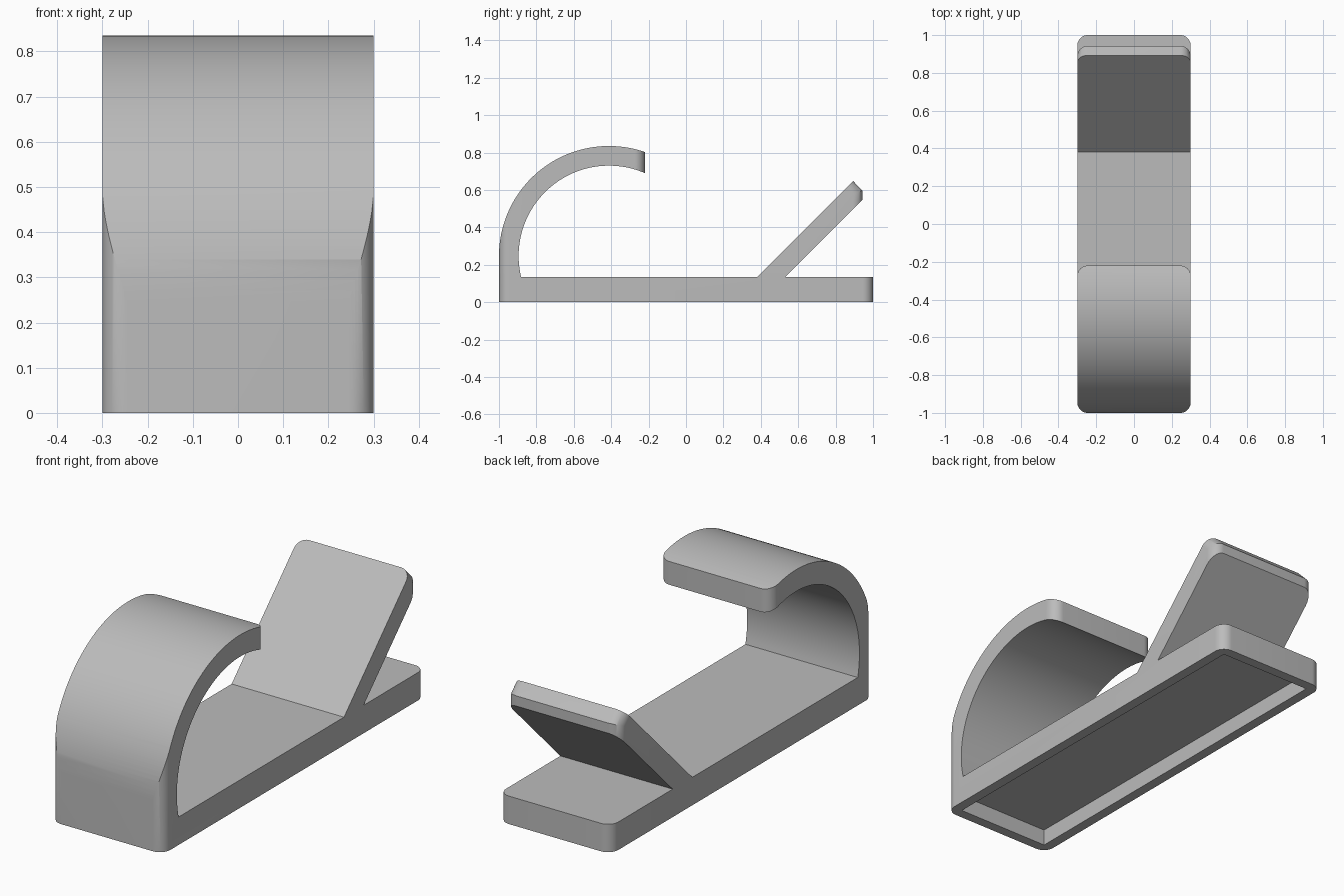
import bpy, bmesh, math

if "Cube" in bpy.data.objects:
    bpy.data.objects.remove(bpy.data.objects["Cube"])

HALF_W = 0.3      # half width of the whole part
R = 0.055         # corner rounding radius
BASE_H = 0.135    # base thickness

grey = bpy.data.materials.new("plain grey")
grey.diffuse_color = (0.5, 0.5, 0.5, 1)
grey.use_nodes = True
grey.node_tree.nodes["Principled BSDF"].inputs["Base Color"].default_value = grey.diffuse_color


def prism(name, points, offset):
    """Extrude a closed loop of 3D points by an offset vector."""
    bm = bmesh.new()
    face = bm.faces.new([bm.verts.new(p) for p in points])
    top = bmesh.ops.extrude_face_region(bm, geom=[face], use_keep_orig=True)
    moved = [g for g in top["geom"] if isinstance(g, bmesh.types.BMVert)]
    bmesh.ops.translate(bm, verts=moved, vec=offset)
    bmesh.ops.recalc_face_normals(bm, faces=bm.faces)
    mesh = bpy.data.meshes.new(name)
    bm.to_mesh(mesh)
    bm.free()
    mesh.materials.append(grey)
    obj = bpy.data.objects.new(name, mesh)
    bpy.context.collection.objects.link(obj)
    return obj


def cut(target, cutter):
    """Subtract the cutter and remove it."""
    mod = target.modifiers.new("cut", "BOOLEAN")
    mod.operation, mod.solver, mod.object = "DIFFERENCE", "EXACT", cutter
    bpy.context.view_layer.objects.active = target
    bpy.ops.object.modifier_apply(modifier=mod.name)
    bpy.data.objects.remove(cutter)


def round_corner(target, origin, inward, axis):
    """Round both side corners; origin, inward and axis are (y, z) pairs."""
    loop = [(-0.03, R), (-0.03, -0.03), (R, -0.03)]
    for i in range(13):
        a = math.pi / 2 * i / 12
        loop.append((R - R * math.sin(a), R - R * math.cos(a)))
    for side in (-1, 1):
        pts = [(side * (HALF_W - u), origin[0] + v * inward[0], origin[1] + v * inward[1])
               for u, v in loop]
        cut(target, prism("corner_cutter", pts, (0, axis[0], axis[1])))


# Side profile: base, curved hook at the front, slanted flap at the back
cy, cz, r_out, r_in, tip_y = -0.412, 0.247, 0.588, 0.483, -0.22


def arc(radius, start, end, n=48):
    return [(cy + radius * math.cos(start + (end - start) * i / n),
             cz + radius * math.sin(start + (end - start) * i / n)) for i in range(n + 1)]


tip_out = math.acos((tip_y - cy) / r_out)
tip_in = math.acos((tip_y - cy) / r_in)
foot = math.pi + math.asin((cz - BASE_H) / r_in)

profile = [(-1, 0), (1, 0), (1, BASE_H), (0.53, BASE_H), (0.943, 0.548),
           (0.943, 0.597), (0.893, 0.648), (0.38, BASE_H)]
profile += arc(r_in, foot, tip_in)
profile += arc(r_out, tip_out, math.pi)
body = prism("hook_stand", [(-HALF_W, y, z) for y, z in profile], (2 * HALF_W, 0, 0))

# Rounded vertical corners: front, back, hook end, flap tip
round_corner(body, (-1, -0.1), (1, 0), (0, 1.1))
round_corner(body, (1, -0.1), (-1, 0), (0, 0.35))
round_corner(body, (tip_y, 0.55), (-1, 0), (0, 0.4))
round_corner(body, (0.943, 0.42), (-1, 0), (0, 0.4))
# Rounded corners across the bevelled flap tip
d = math.sqrt(0.5)
round_corner(body, (0.793, 0.748), (-d, -d), (0.25, -0.25))

# Recess under the base
x, y = HALF_W - 0.05, 0.95
cut(body, prism("recess_cutter", [(-x, -y, -0.1), (x, -y, -0.1), (x, y, -0.1), (-x, y, -0.1)],
                (0, 0, 0.18)))

# Smooth curves, sharp edges
bpy.ops.object.select_all(action="DESELECT")
body.select_set(True)
bpy.context.view_layer.objects.active = body
bpy.ops.object.shade_smooth_by_angle(angle=math.radians(30))
